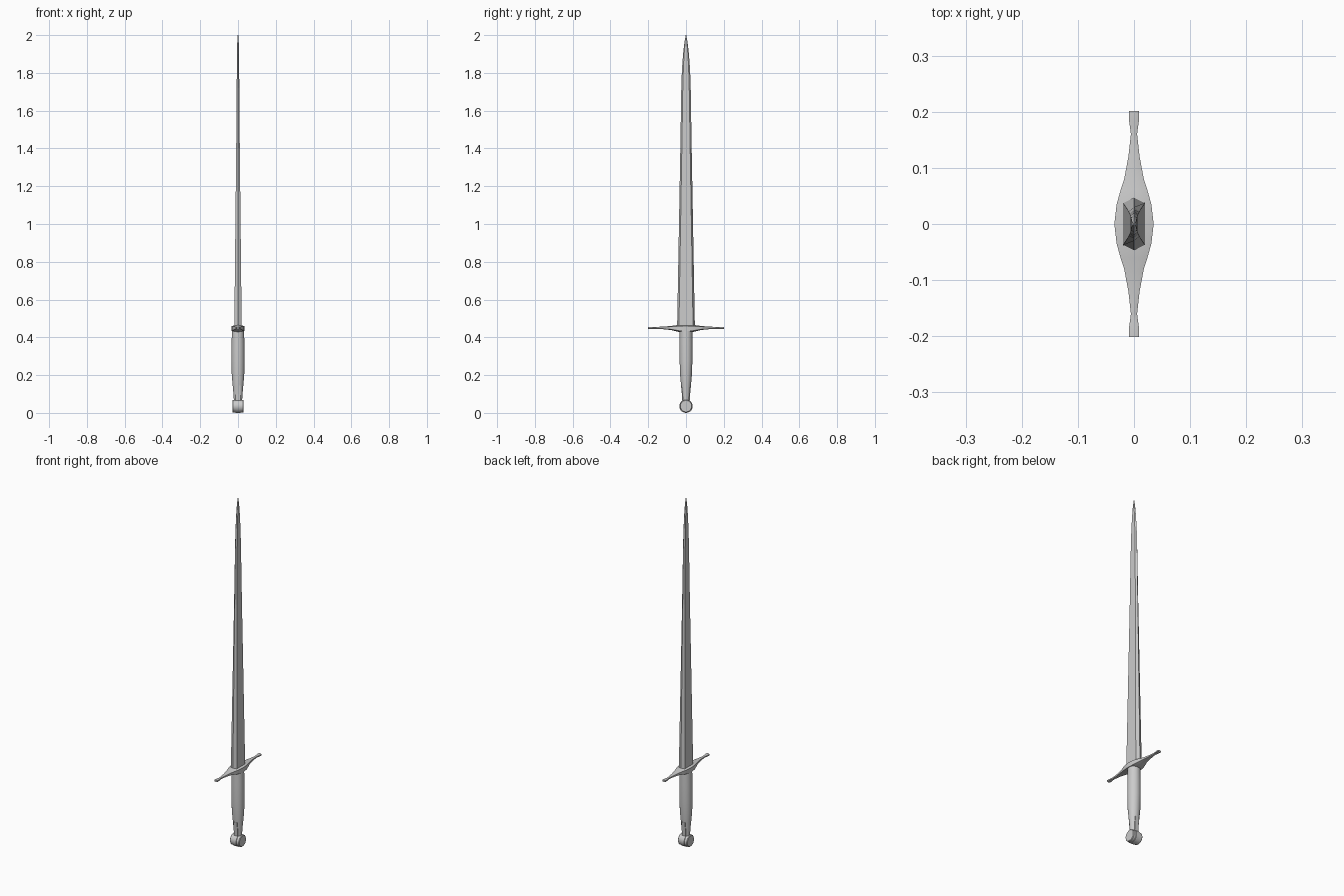
import bpy, bmesh
from math import cos, sin, pi, radians

if "Cube" in bpy.data.objects:
    bpy.data.objects.remove(bpy.data.objects["Cube"])


def loft(name, rings, smooth=None):
    """Skin a series of equal-length rings and cap both ends."""
    bm = bmesh.new()
    rows = [[bm.verts.new(p) for p in ring] for ring in rings]
    for a, b in zip(rows, rows[1:]):
        n = len(a)
        for i in range(n):
            j = (i + 1) % n
            bm.faces.new((a[i], a[j], b[j], b[i]))
    bm.faces.new(rows[0][::-1])
    bm.faces.new(rows[-1])
    bmesh.ops.recalc_face_normals(bm, faces=bm.faces)
    me = bpy.data.meshes.new(name)
    bm.to_mesh(me)
    bm.free()
    ob = bpy.data.objects.new(name, me)
    bpy.context.collection.objects.link(ob)
    if smooth:
        bpy.ops.object.select_all(action='DESELECT')
        ob.select_set(True)
        bpy.context.view_layer.objects.active = ob
        bpy.ops.object.shade_smooth_by_angle(angle=radians(smooth))
    return ob


# Blade: six-sided section (z, edge y, flat y, half thickness)
blade = [(0.45, 0.047, 0.0375, 0.0195), (1.40, 0.030, 0.022, 0.0095),
         (1.72, 0.025, 0.017, 0.0070), (1.82, 0.0215, 0.014, 0.0062),
         (1.90, 0.0155, 0.010, 0.0052), (1.96, 0.0085, 0.005, 0.0040),
         (2.0, 0.0015, 0.001, 0.0015)]
loft("blade", [[(0, e, z), (-t, f, z), (-t, -f, z), (0, -e, z), (t, -f, z), (t, f, z)]
               for z, e, f, t in blade])

# Crossguard: half profile (y, half width x, top z, bottom z), mirrored in y
half = [(0, 0.035, 0.467, 0.426), (0.035, 0.031, 0.466, 0.428),
        (0.06, 0.024, 0.463, 0.434), (0.08, 0.0175, 0.460, 0.439),
        (0.12, 0.010, 0.457, 0.443), (0.16, 0.0055, 0.455, 0.445),
        (0.175, 0.0075, 0.455, 0.445), (0.185, 0.009, 0.456, 0.444),
        (0.201, 0.009, 0.456, 0.444)]
guard = [(-y, w, t, b) for y, w, t, b in half[:0:-1]] + half


def guard_ring(y, w, t, b):
    c, h = (t + b) / 2, (t - b) / 2 * 0.65
    return [(0, y, t), (w, y, c + h), (w, y, c - h),
            (0, y, b), (-w, y, c - h), (-w, y, c + h)]


loft("crossguard", [guard_ring(*g) for g in guard], 30)

# Grip: round, tapering to the pommel (z, half x, half y)
grip = [(0.05, 0.021, 0.018), (0.10, 0.024, 0.021), (0.145, 0.028, 0.026),
        (0.20, 0.033, 0.031), (0.28, 0.034, 0.034), (0.36, 0.034, 0.034),
        (0.44, 0.032, 0.033)]
N = 24
loft("grip", [[(rx * cos(2 * pi * i / N), ry * sin(2 * pi * i / N), z) for i in range(N)]
              for z, rx, ry in grip], 40)

# Flat tang strips on the two narrow sides of the lower grip
for side, s in (("front", -1), ("back", 1)):
    loft("tang_strip_" + side,
         [[(-0.012, 0, z), (0.012, 0, z), (0.012, s * y, z), (-0.012, s * y, z)]
          for z, y in ((0.05, 0.019), (0.10, 0.022), (0.145, 0.0265))])

# Pommel: disc lying across x with a raised central band (x, radius)
pommel = [(-0.030, 0.030), (-0.027, 0.033), (-0.013, 0.033), (-0.012, 0.0355),
          (0.012, 0.0355), (0.013, 0.033), (0.027, 0.033), (0.030, 0.030)]
loft("pommel", [[(x, r * cos(2 * pi * i / N), 0.0355 + r * sin(2 * pi * i / N))
                 for i in range(N)] for x, r in pommel], 30)
